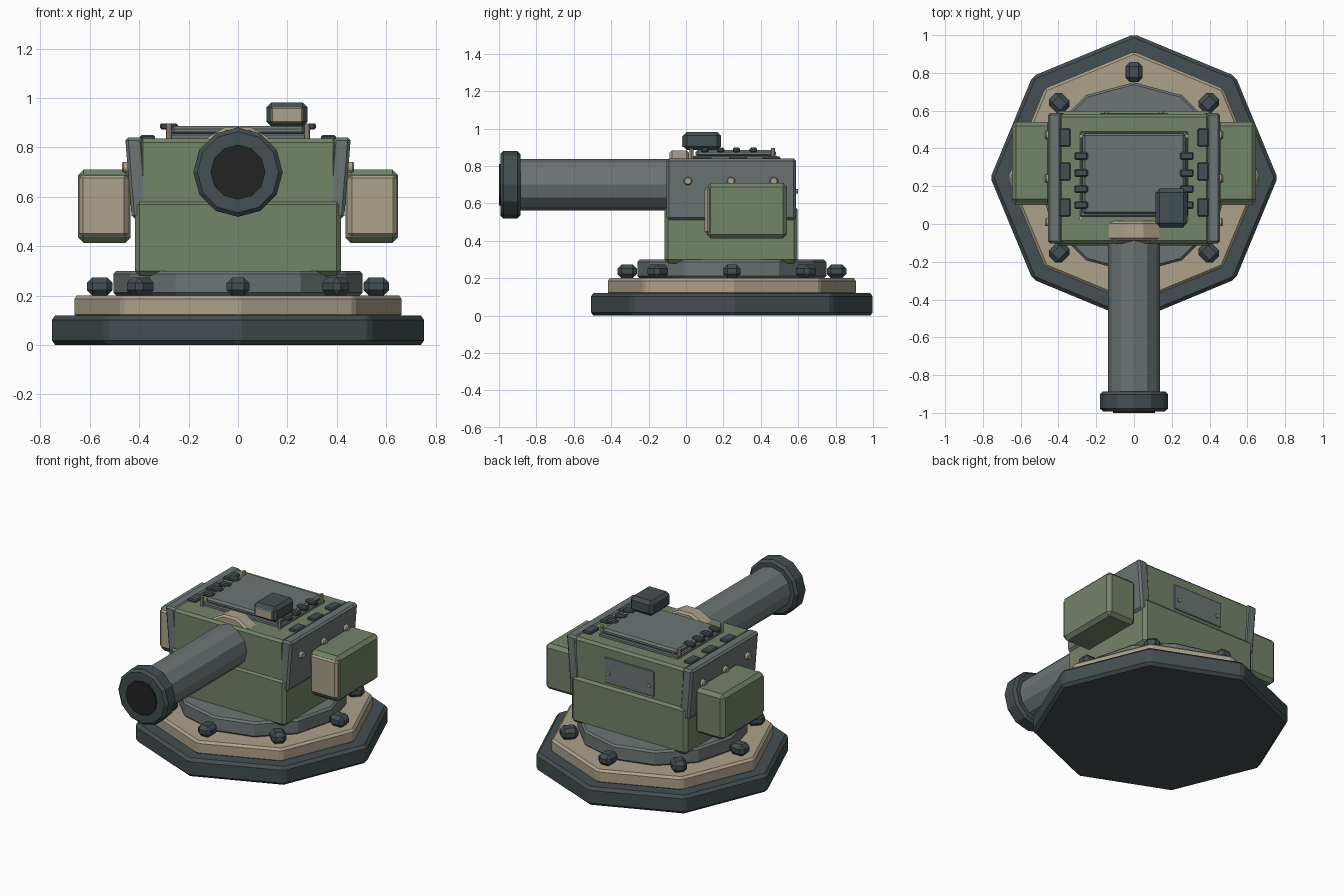
import bpy, bmesh, math
from mathutils import Matrix, Vector

if "Cube" in bpy.data.objects:
    bpy.data.objects.remove(bpy.data.objects["Cube"])


def material(name, r, g, b):
    m = bpy.data.materials.new(name)
    lin = [((c / 255 + 0.055) / 1.055) ** 2.4 for c in (r, g, b)]
    m.diffuse_color = (*lin, 1)
    m.use_nodes = True
    m.node_tree.nodes["Principled BSDF"].inputs["Base Color"].default_value = m.diffuse_color
    return m


GREEN = material("olive green", 116, 131, 105)
TAN = material("tan", 172, 162, 138)
GREY = material("mid grey", 108, 118, 117)
DARK = material("dark slate", 67, 78, 81)
BLACK = material("bore black", 35, 35, 36)


def finish(name, bm, mat, bevel=0.0):
    bmesh.ops.recalc_face_normals(bm, faces=bm.faces)
    me = bpy.data.meshes.new(name)
    bm.to_mesh(me)
    bm.free()
    me.materials.append(mat)
    ob = bpy.data.objects.new(name, me)
    bpy.context.collection.objects.link(ob)
    if bevel:
        mod = ob.modifiers.new("bevel", 'BEVEL')
        mod.width = bevel
        mod.segments = 1
        mod.limit_method = 'ANGLE'
        mod.angle_limit = math.radians(35)
    return ob


def box(name, x, y, z, mat, bevel=0.0, spin=0.0):
    """Box from (min, max) ranges, optionally turned about its own z."""
    size = [b - a for a, b in (x, y, z)]
    mid = Vector([(a + b) / 2 for a, b in (x, y, z)])
    bm = bmesh.new()
    bmesh.ops.create_cube(bm, size=1, matrix=Matrix.Translation(mid)
                          @ Matrix.Rotation(spin, 4, 'Z') @ Matrix.Diagonal((*size, 1)))
    return finish(name, bm, mat, bevel)


def cylinder(name, centre, r, depth, sides, mat, axis='Z', bevel=0.0, spin=0.0):
    turn = {'Z': Matrix.Identity(4), 'Y': Matrix.Rotation(math.pi / 2, 4, 'X'),
            'X': Matrix.Rotation(math.pi / 2, 4, 'Y')}[axis]
    bm = bmesh.new()
    bmesh.ops.create_cone(bm, cap_ends=True, segments=sides, radius1=r, radius2=r, depth=depth,
                          matrix=Matrix.Translation(centre) @ turn @ Matrix.Rotation(spin, 4, 'Z'))
    return finish(name, bm, mat, bevel)


def prism(name, profile, y0, y1, mat, bevel=0.0):
    """Extrude an (x, z) profile along y."""
    bm = bmesh.new()
    face = bm.faces.new([bm.verts.new((x, y0, z)) for x, z in profile])
    ext = bmesh.ops.extrude_face_region(bm, geom=[face])
    bmesh.ops.translate(bm, vec=(0, y1 - y0, 0),
                        verts=[v for v in ext["geom"] if isinstance(v, bmesh.types.BMVert)])
    return finish(name, bm, mat, bevel)


# Stepped base
CY = 0.245
cylinder("base_plate", (0, CY, 0.06), 0.76, 0.12, 8, DARK, bevel=0.018)
cylinder("base_step", (0, CY, 0.155), 0.668, 0.09, 8, TAN, bevel=0.014)
cylinder("turntable", (0, CY, 0.25), 0.505, 0.10, 12, GREY, bevel=0.012)
for i in range(8):
    a = i * math.pi / 4
    x, y = 0.56 * math.cos(a), CY + 0.56 * math.sin(a)
    box("base_bolt", (x - 0.052, x + 0.052), (y - 0.046, y + 0.046), (0.2, 0.273),
        DARK, 0.022, a)

# Turret body
box("lower_body", (-0.418, 0.418), (-0.115, 0.597), (0.28, 0.588), GREEN, 0.02)
box("upper_body", (-0.4, 0.4), (-0.103, 0.582), (0.55, 0.836), GREEN, 0.015)

# Rear access panel
box("rear_panel", (-0.18, 0.18), (0.575, 0.588), (0.6, 0.765), GREY, 0.003)
for s in (-1, 1):
    cylinder("rear_panel_bolt", (s * 0.147, 0.59, 0.665), 0.012, 0.016, 8, TAN, 'Y')

for s in (-1, 1):
    # Sloped side armour with rivets
    prism("side_armour", [(s * x, z) for x, z in
                          ((0.36, 0.512), (0.43, 0.512), (0.457, 0.84), (0.386, 0.84))],
          -0.103, 0.588, GREY, 0.012)
    for y in (0.01, 0.24, 0.47):
        cylinder("armour_rivet", (s * 0.455, y, 0.72), 0.024, 0.03, 8, TAN, 'X', 0.006)
    # Side storage pods
    px = sorted((s * 0.435, s * 0.647))
    box("side_pod", px, (0.11, 0.54), (0.413, 0.71), GREEN, 0.022)
    fx = sorted((s * 0.445, s * 0.643))
    box("pod_front", fx, (0.1, 0.14), (0.435, 0.693), TAN, 0.016)
    # Roof edge blocks
    for y in (0.458, 0.278, 0.088):
        box("roof_block", (s * 0.366 - 0.03, s * 0.366 + 0.03), (y - 0.048, y + 0.048),
            (0.825, 0.85), DARK, 0.006)
    # Hatch clips and screws
    for y in (0.36, 0.27, 0.185, 0.1):
        box("hatch_clip", (s * 0.28 - 0.036, s * 0.28 + 0.036), (y - 0.02, y + 0.02),
            (0.872, 0.898), DARK, 0.007)
    for y in (0.465, 0.03):
        cylinder("hatch_screw", (s * 0.28, y, 0.865), 0.011, 0.065, 8, TAN)

# Roof hatch
box("hatch_frame", (-0.285, 0.285), (0.04, 0.49), (0.825, 0.856), GREY, 0.006)
box("hatch_lid", (-0.272, 0.272), (0.052, 0.48), (0.85, 0.886), GREY, 0.012)

# Roof sight
box("sight_housing", (0.115, 0.282), (-0.015, 0.187), (0.885, 0.982), DARK, 0.02)
box("sight_window", (0.135, 0.262), (-0.021, 0.0), (0.902, 0.962), TAN, 0.004)

# Gun
cylinder("barrel_collar", (0, -0.036, 0.7), 0.19, 0.102, 12, TAN, 'Y', 0.012, math.radians(15))
cylinder("barrel", (0, -0.47, 0.7), 0.137, 0.9, 12, GREY, 'Y')
cylinder("muzzle_ring", (0, -0.939, 0.7), 0.181, 0.106, 12, DARK, 'Y', 0.016)
cylinder("bore", (0, -0.975, 0.7), 0.111, 0.05, 12, BLACK, 'Y')
